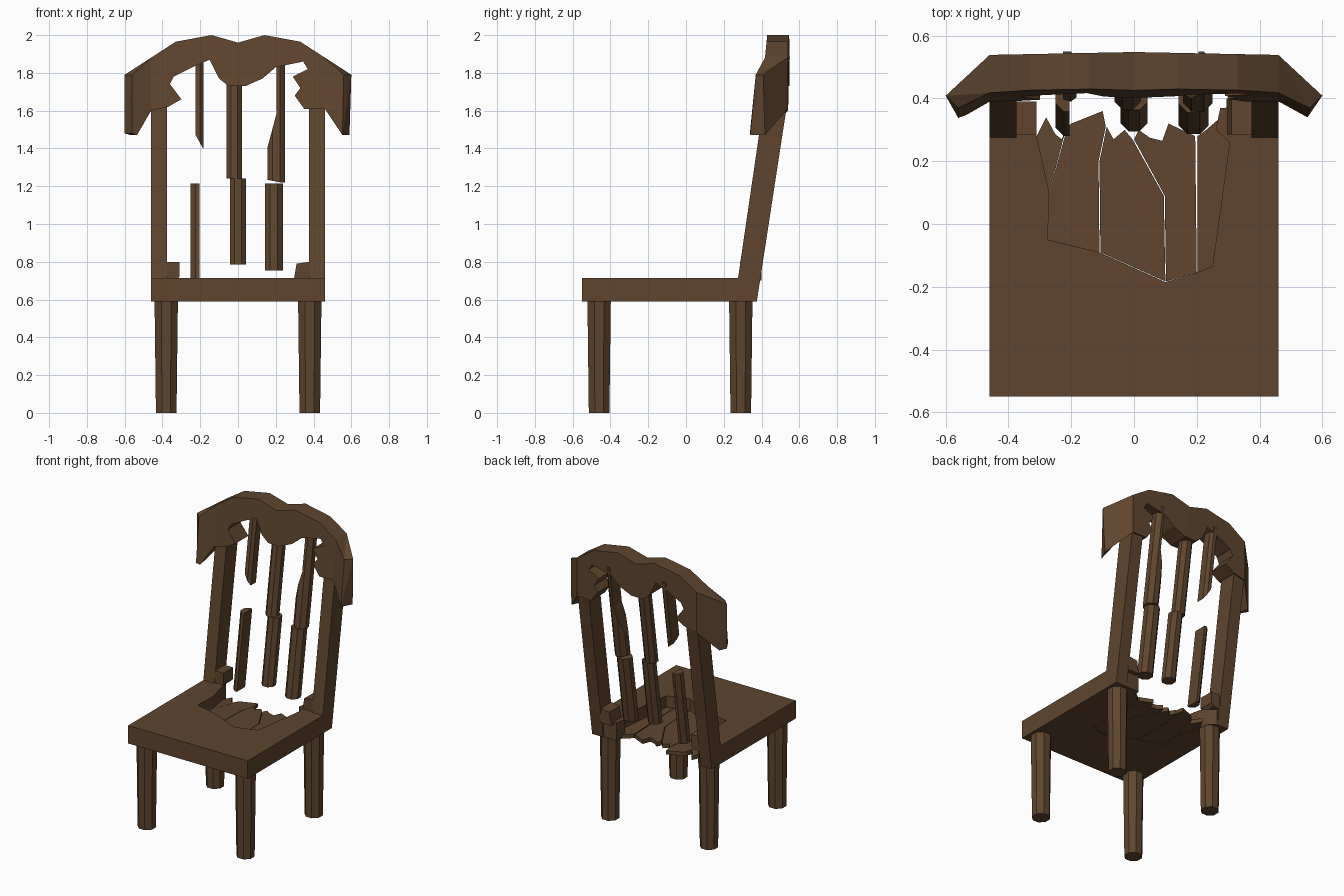
import bpy, bmesh, math
from mathutils import Vector, Matrix

if "Cube" in bpy.data.objects:
    bpy.data.objects.remove(bpy.data.objects["Cube"])

wood = bpy.data.materials.new("dark_wood")
wood.diffuse_color = (0.115, 0.06, 0.027, 1)
wood.use_nodes = True
wood.node_tree.nodes["Principled BSDF"].inputs["Base Color"].default_value = wood.diffuse_color


def finish(name, bm):
    bmesh.ops.recalc_face_normals(bm, faces=bm.faces)
    me = bpy.data.meshes.new(name)
    bm.to_mesh(me)
    bm.free()
    ob = bpy.data.objects.new(name, me)
    me.materials.append(wood)
    bpy.context.collection.objects.link(ob)
    return ob


def prism(pts, axis, a, b):
    """Extrude a 2D outline along an axis from a to b."""
    place = {'x': lambda p: (a, p[0], p[1]),
             'y': lambda p: (p[0], a, p[1]),
             'z': lambda p: (p[0], p[1], a)}[axis]
    bm = bmesh.new()
    face = bm.faces.new([bm.verts.new(place(p)) for p in pts])
    ext = bmesh.ops.extrude_face_region(bm, geom=[face], use_keep_orig=True)
    for v in ext['geom']:
        if isinstance(v, bmesh.types.BMVert):
            v.co['xyz'.index(axis)] = b
    return bm


def cut(bm, point, normal):
    """Remove what lies on the normal's side and cap the opening."""
    geom = bm.verts[:] + bm.edges[:] + bm.faces[:]
    res = bmesh.ops.bisect_plane(bm, geom=geom, plane_co=point, plane_no=normal, clear_outer=True)
    edges = [e for e in res['geom_cut'] if isinstance(e, bmesh.types.BMEdge)]
    bmesh.ops.contextual_create(bm, geom=edges)


# Seat with the broken opening at the rear
notch = [(-0.31, 0.28), (-0.27, 0.10), (-0.275, -0.05), (-0.11, -0.09),
         (0.10, -0.185), (0.20, -0.155), (0.25, -0.135), (0.305, 0.26)]
seat = [(-0.46, -0.55), (-0.46, 0.375), (-0.37, 0.375), (-0.33, 0.34)] + notch + \
       [(0.26, 0.30), (0.275, 0.37), (0.46, 0.375), (0.46, -0.55)]
finish("seat", prism(seat, 'z', 0.59, 0.715))

# Splintered boards left in the bottom of the opening
boards = [
    [(-0.27, 0.10), (-0.31, 0.28), (-0.28, 0.34), (-0.25, 0.285), (-0.23, 0.27), (-0.215, 0.31)],
    [(-0.275, -0.05), (-0.27, 0.10), (-0.212, 0.31), (-0.20, 0.32), (-0.10, 0.36),
     (-0.09, 0.31), (-0.113, 0.20), (-0.11, -0.09)],
    [(-0.107, -0.09), (-0.11, 0.20), (-0.087, 0.31), (-0.065, 0.27), (-0.03, 0.30), (-0.005, 0.27),
     (0.095, 0.09), (0.10, -0.183)],
    [(0.102, -0.183), (0.098, 0.09), (0.0, 0.27), (0.015, 0.30), (0.05, 0.275), (0.09, 0.265),
     (0.11, 0.32), (0.195, 0.28), (0.2, -0.155)],
    [(0.203, -0.155), (0.203, 0.28), (0.23, 0.30), (0.265, 0.33), (0.305, 0.26), (0.25, -0.135)]]
for i, pts in enumerate(boards):
    bm = prism(pts, 'z', 0.592, 0.635)
    for v in bm.verts:                      # boards sag towards the back
        if v.co.z > 0.61:
            v.co.z -= 0.05 * max(0, v.co.y)
    finish(f"broken_board_{i + 1}", bm)

# Four tapered octagonal legs
for row, y in (("front", -0.46), ("back", 0.29)):
    for side, x in (("left", -0.38), ("right", 0.38)):
        bm = bmesh.new()
        bmesh.ops.create_cone(bm, cap_ends=True, segments=8, radius1=0.059, radius2=0.067, depth=0.6,
                              matrix=Matrix.Translation((x, y, 0.3)) @ Matrix.Rotation(math.pi / 8, 4, 'Z'))
        finish(f"{row}_{side}_leg", bm)

# Leaning back posts with torn stubs at the foot
post = [(0.275, 0.71), (0.33, 0.60), (0.375, 0.59), (0.53, 1.60), (0.535, 1.70), (0.42, 1.70)]
for side, s in (("left", -1), ("right", 1)):
    finish(f"{side}_post", prism(post, 'x', s * 0.375, s * 0.46))
finish("left_post_stub", prism([(-0.38, 0.70), (-0.38, 0.80), (-0.31, 0.80), (-0.31, 0.72), (-0.33, 0.70)],
                               'y', 0.285, 0.39))
finish("right_post_stub", prism([(0.38, 0.70), (0.38, 0.80), (0.31, 0.79), (0.295, 0.70)], 'y', 0.285, 0.40))

# Crest rail: front outline, then thickness and forward-bent ends
rail = [(-0.6, 1.79), (-0.33, 1.965), (-0.14, 2.0), (0, 1.96), (0.14, 2.0), (0.33, 1.965), (0.6, 1.79),
        (0.59, 1.47), (0.46, 1.61), (0.35, 1.61), (0.30, 1.68), (0.33, 1.72), (0.29, 1.78), (0.37, 1.82),
        (0.345, 1.86), (0.20, 1.83), (0.13, 1.77), (0.06, 1.74), (0.04, 1.73), (-0.05, 1.73), (-0.10, 1.77),
        (-0.15, 1.87), (-0.22, 1.84), (-0.34, 1.78), (-0.36, 1.74), (-0.30, 1.66), (-0.37, 1.62),
        (-0.46, 1.60), (-0.565, 1.47), (-0.6, 1.48)]
bm = prism(rail, 'y', 0, 1)
bmesh.ops.triangulate(bm, faces=bm.faces[:])
for x in (-0.46, 0.46):
    bmesh.ops.bisect_plane(bm, geom=bm.verts[:] + bm.edges[:] + bm.faces[:],
                           plane_co=(x, 0, 0), plane_no=(1, 0, 0))
for v in bm.verts:
    t = max(0, (abs(v.co.x) - 0.46) / 0.14)
    if v.co.y > 0.5:
        v.co.y = 0.548 - 0.02 * min(abs(v.co.x), 0.46) - 0.13 * t
    else:
        v.co.y = 0.43 - 0.1 * (2 - v.co.z) - 0.04 * t
        if t > 0:
            v.co.x = math.copysign(0.46 + 0.10 * t, v.co.x)
finish("crest_rail", bm)


# Broken spindles: octagonal rods leaning with the posts
def spindle(name, x, z0, z1, r=0.047, cuts=()):
    bm = bmesh.new()
    bmesh.ops.create_cone(bm, cap_ends=True, segments=8, radius1=r, radius2=r, depth=z1 - z0,
                          matrix=Matrix.Translation((x, 0, (z0 + z1) / 2)) @ Matrix.Rotation(math.pi / 8, 4, 'Z'))
    for point, normal in cuts:
        cut(bm, Vector(point), Vector(normal).normalized())
    for v in bm.verts:
        v.co.y += 0.335 + 0.15 * (v.co.z - 0.76)
    finish(name, bm)


spindle("centre_spindle_lower", 0, 0.785, 1.24)
spindle("centre_spindle_upper", -0.02, 1.24, 1.78, 0.045)
spindle("right_spindle_lower", 0.19, 0.755, 1.215, 0.052)
spindle("right_spindle_splinter", 0.203, 1.22, 1.595, 0.051,
        [((0.155, 0, 1.40), (-0.19, 0, 0.05)), ((0.2, 0, 1.225), (-0.2, 0, -1))])
spindle("right_spindle_upper", 0.203, 1.595, 1.88, 0.051, [((0.205, 0, 1.6), (-1, 0, 0))])
spindle("left_spindle_lower", -0.205, 0.70, 1.215, 0.049, [((-0.205, 0, 1), (1, 0, 0))])
spindle("left_spindle_upper", -0.22, 1.40, 1.89, 0.049,
        [((-0.226, 0, 1.6), (-1, 0, 0)), ((-0.183, 0, 1.5), (1, 0, 0)),
         ((-0.185, 0, 1.40), (-0.09, 0, -0.05))])
